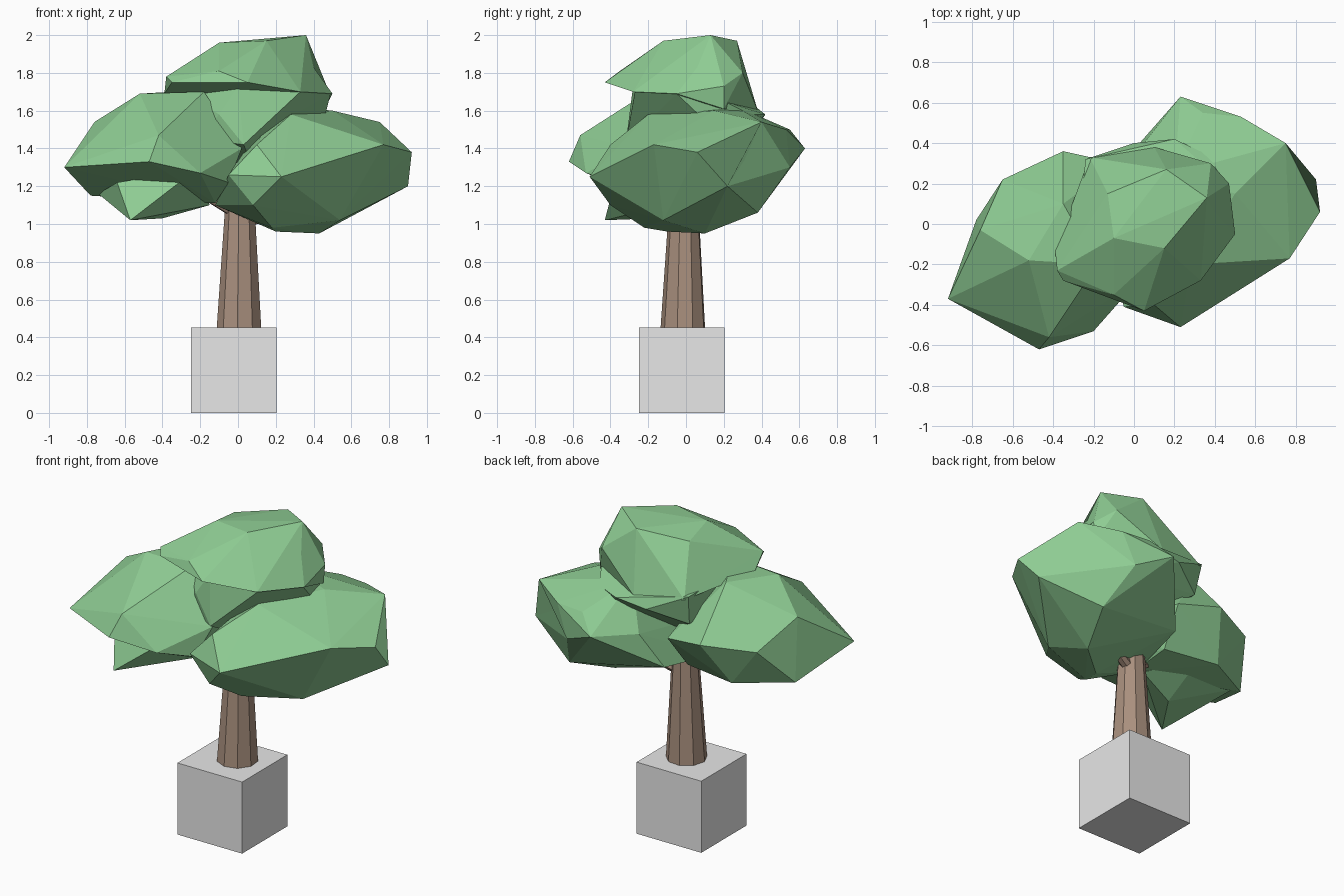
import bpy, bmesh
from mathutils import Vector


def material(name, rgb):
    m = bpy.data.materials.new(name)
    m.diffuse_color = (*rgb, 1)
    return m


LEAF = material("leaf_green", (0.27, 0.60, 0.29))
BARK = material("bark_brown", (0.40, 0.28, 0.21))
STONE = material("stone_grey", (0.80, 0.80, 0.80))


def finish(bm, name, mat):
    bmesh.ops.recalc_face_normals(bm, faces=bm.faces)
    me = bpy.data.meshes.new(name)
    bm.to_mesh(me)
    bm.free()
    me.materials.append(mat)
    ob = bpy.data.objects.new(name, me)
    bpy.context.collection.objects.link(ob)
    return ob


def clump(name, corners, dents=()):
    """Faceted leaf mass wrapped around its corners; each dent pulls the edge near one point to another."""
    bm = bmesh.new()
    for c in corners:
        bm.verts.new(c)
    bmesh.ops.convex_hull(bm, input=bm.verts)
    loose = [v for v in bm.verts if not v.link_faces]
    bmesh.ops.delete(bm, geom=loose, context='VERTS')
    bmesh.ops.triangulate(bm, faces=bm.faces)
    for near, target in dents:
        n = Vector(near)
        edge = min(bm.edges, key=lambda e: ((e.verts[0].co + e.verts[1].co) / 2 - n).length)
        res = bmesh.ops.subdivide_edges(bm, edges=[edge], cuts=1)
        new = [g for g in res["geom_inner"] if isinstance(g, bmesh.types.BMVert)]
        new[0].co = target
    return finish(bm, name, LEAF)


def limb(name, start, end, r1, r2, sides):
    """Tapered straight piece of wood between two points."""
    a, b = Vector(start), Vector(end)
    bm = bmesh.new()
    bmesh.ops.create_cone(bm, cap_ends=True, segments=sides, radius1=r1,
                          radius2=r2, depth=(b - a).length)
    rot = (b - a).to_track_quat('Z', 'Y')
    for v in bm.verts:
        v.co = rot @ v.co + (a + b) / 2
    return finish(bm, name, BARK)


# Square base block
bm = bmesh.new()
bmesh.ops.create_cube(bm, size=0.453)
bmesh.ops.translate(bm, verts=bm.verts, vec=(-0.023, -0.023, 0.2265))
finish(bm, "base_block", STONE)

# Trunk and its branches
limb("trunk", (0.007, -0.015, 0.45), (0.012, -0.01, 1.2), 0.12, 0.073, 9)
limb("left_branch", (0, -0.02, 1.05), (-0.25, -0.1, 1.2), 0.03, 0.025, 7)
limb("right_branch", (0.02, 0, 1.0), (0.19, 0.05, 1.07), 0.035, 0.03, 7)

# Left leaf mass, with a lower spike under its front overhang
clump("left_foliage", [
    (-.92, -.37, 1.30), (-.65, -.47, 1.36), (-.47, -.62, 1.33), (-.20, -.53, 1.27),
    (-.05, -.36, 1.22), (-.42, -.56, 1.47), (-.76, -.03, 1.54), (-.52, -.18, 1.69),
    (-.18, -.20, 1.70), (-.35, .10, 1.70), (.02, -.28, 1.40), (-.78, .02, 1.15),
    (-.65, .22, 1.38), (-.35, .36, 1.40), (-.08, .30, 1.35), (-.46, .20, 1.13),
    (-.11, .14, 1.13), (-.12, -.15, 1.11)])
clump("left_lower_foliage", [
    (-.64, -.32, 1.22), (-.57, -.43, 1.02), (-.40, -.17, 1.03), (-.22, -.36, 1.29),
    (-.74, 0, 1.16), (-.15, -.10, 1.10), (-.40, .10, 1.18)])

# Right leaf mass, notched on its outer side
clump("right_foliage", [
    (.92, .06, 1.38), (.90, .22, 1.20), (.77, -.17, 1.42), (.23, -.51, 1.25),
    (-.05, -.41, 1.26), (.10, -.40, 1.42), (.28, -.20, 1.58), (.50, .15, 1.60),
    (.75, .40, 1.54), (.53, .53, 1.50), (.34, .55, 1.50), (.23, .63, 1.40),
    (.05, .40, 1.38), (-.12, -.12, 1.10), (.18, -.22, .98), (.20, -.10, .96),
    (.43, .10, .95), (.54, -.12, 1.02), (.55, .38, 1.06), (.45, .55, 1.30),
    (.20, .25, 1.63), (.08, -.40, 1.10), (-.06, .30, 1.16)],
    dents=[((.825, .31, 1.37), (.67, .31, 1.34))])

# Crown, with a narrower tier beneath it
clump("crown_foliage", [
    (-.38, -.23, 1.78), (-.39, -.13, 1.69), (-.35, -.28, 1.75), (-.10, -.07, 1.96),
    (.15, -.12, 1.97), (-.13, .15, 1.92), (.36, .13, 2.00), (.16, .27, 1.97),
    (.05, -.43, 1.75), (-.10, -.35, 1.81), (.33, -.28, 1.70), (.50, -.05, 1.69),
    (.47, .20, 1.73), (.46, .20, 1.61), (.38, .30, 1.80), (-.22, .33, 1.64),
    (.10, .38, 1.60)],
    dents=[((.43, .04, 1.845), (.40, .06, 1.83))])
clump("lower_crown_foliage", [
    (-.10, -.28, 1.58), (0, -.28, 1.73), (.33, -.27, 1.70), (.49, -.05, 1.69),
    (.45, .20, 1.65), (.45, .12, 1.53), (.37, .34, 1.58), (.20, .42, 1.58),
    (0, .40, 1.55), (-.24, .32, 1.66), (-.22, .28, 1.47), (.33, .27, 1.43),
    (-.28, -.10, 1.69), (-.20, -.20, 1.45), (.10, 0, 1.25), (.03, -.32, 1.42)])
